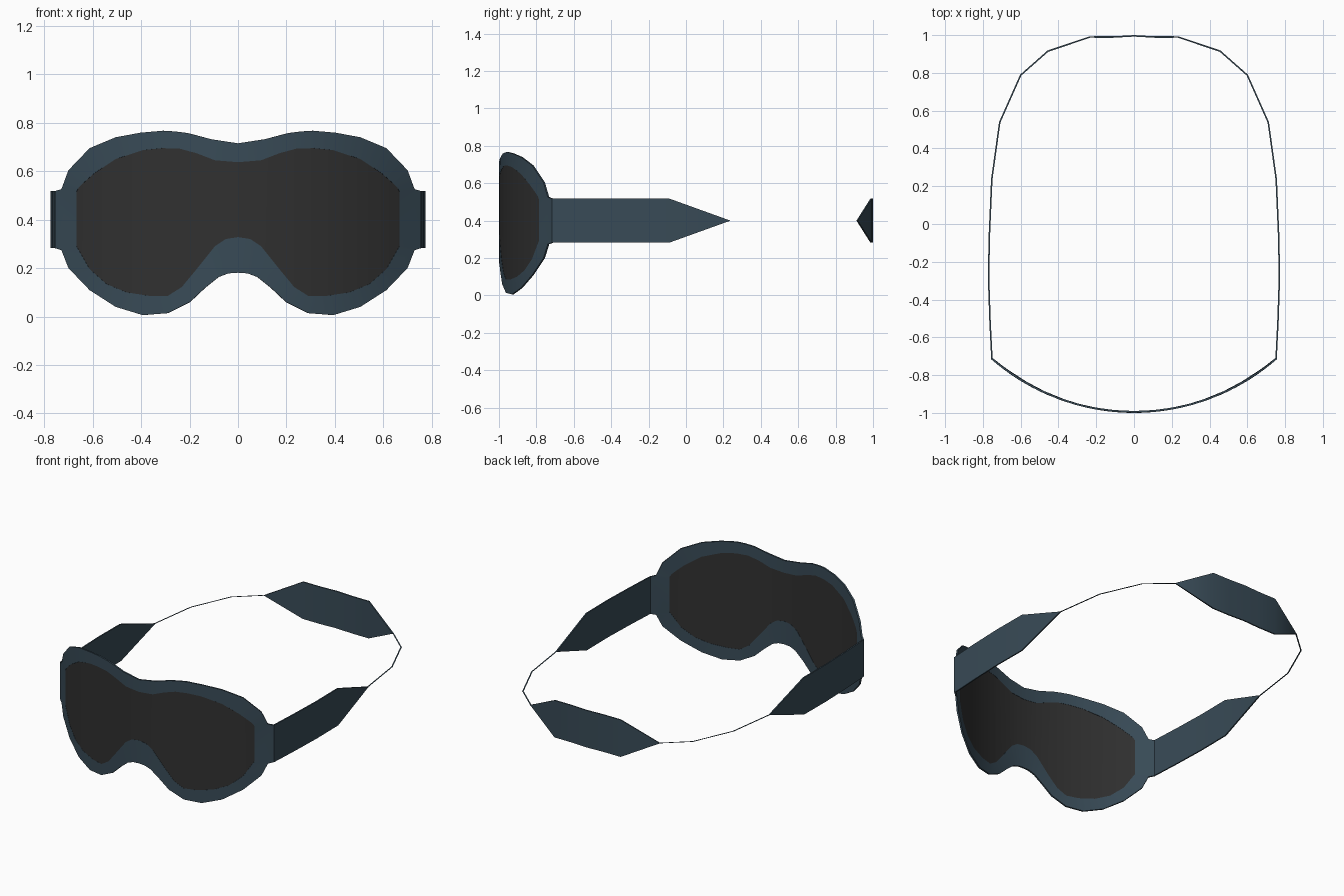
import bpy, bmesh

if "Cube" in bpy.data.objects:
    bpy.data.objects.remove(bpy.data.objects["Cube"])

RADIUS, FRONT = 1.144, -0.995


def material(name, color):
    m = bpy.data.materials.new(name)
    m.diffuse_color = (*color, 1)
    m.use_nodes = True
    m.node_tree.nodes["Principled BSDF"].inputs["Base Color"].default_value = m.diffuse_color
    return m


def on_visor(x, z):
    """Wrap a front-view point onto the curved visor surface."""
    return (x, FRONT + RADIUS - (RADIUS ** 2 - x * x) ** 0.5, z)


def strip_object(name, rows, mat, thickness):
    """Sheet from pairs of points (right half), mirrored in x and thickened."""
    bm = bmesh.new()
    for s in (1, -1):
        pairs = [[bm.verts.new((s * p[0], p[1], p[2])) for p in row] for row in rows]
        for (a, b), (c, d) in zip(pairs, pairs[1:]):
            bm.faces.new((a, b, d, c))
    bmesh.ops.remove_doubles(bm, verts=bm.verts[:], dist=0.0001)
    bmesh.ops.recalc_face_normals(bm, faces=bm.faces[:])
    mesh = bpy.data.meshes.new(name)
    bm.to_mesh(mesh)
    bm.free()
    obj = bpy.data.objects.new(name, mesh)
    bpy.context.collection.objects.link(obj)
    mesh.materials.append(mat)
    solid = obj.modifiers.new("thickness", 'SOLIDIFY')
    solid.thickness, solid.offset = thickness, 0
    bpy.ops.object.select_all(action='DESELECT')
    obj.select_set(True)
    bpy.context.view_layer.objects.active = obj
    bpy.ops.object.modifier_apply(modifier=solid.name)
    bpy.ops.object.shade_smooth_by_angle(angle=0.5)
    return obj


def height_at(points, x):
    """Interpolate z along an outline whose x increases."""
    for (x0, z0), (x1, z1) in zip(points, points[1:]):
        if x0 <= x <= x1:
            return z0 + (z1 - z0) * (x - x0) / (x1 - x0)
    return points[-1][1]


blue = material("frame_blue", (0.04, 0.07, 0.095))
dark = material("lens_dark", (0.03, 0.03, 0.03))

# Right-half outlines seen from the front, centre to side and back
outer_top = [(0, .715), (.111, .732), (.206, .757), (.26, .764), (.309, .767), (.40, .759),
             (.503, .74), (.61, .695), (.697, .604), (.726, .526), (.752, .518)]
outer_low = [(0, .181), (.04, .178), (.08, .163), (.136, .118), (.198, .06), (.289, .014),
             (.392, .006), (.503, .04), (.61, .109), (.697, .20), (.726, .274), (.752, .282)]
inner_top = [(0, .637), (.095, .645), (.17, .674), (.24, .693), (.31, .695), (.39, .687),
             (.503, .65), (.59, .592), (.635, .552), (.655, .532), (.664, .515)]
inner_low = [(0, .328), (.05, .32), (.095, .29), (.17, .196), (.231, .122), (.289, .085),
             (.363, .085), (.458, .10), (.54, .134), (.61, .196), (.655, .275), (.664, .29)]

# Frame: ring between the two outlines
outer = outer_top + outer_low[::-1]
inner = inner_top + inner_low[::-1]
strip_object("goggle_frame", [(on_visor(*o), on_visor(*i)) for o, i in zip(outer, inner)],
             blue, 0.010)

# Lens: vertical strips filling the inner outline
xs = sorted({p[0] for p in inner_top + inner_low})
strip_object("lens", [(on_visor(x, height_at(inner_top, x)), on_visor(x, height_at(inner_low, x)))
                      for x in xs], dark, 0.008)

# Strap: band that narrows to a thread on each side and widens again at the back
strap = [(.752, -.717, .118), (.762, -.52, .118), (.769, -.31, .118), (.767, -.09, .118),
         (.753, .236, .0005), (.711, .538, .0005), (.60, .788, .0005), (.456, .915, .0005),
         (.233, .99, .118), (.11, .99, .118), (0, .996, .118)]
strip_object("head_strap", [((x, y, .4 + h), (x, y, .4 - h)) for x, y, h in strap], blue, 0.008)
